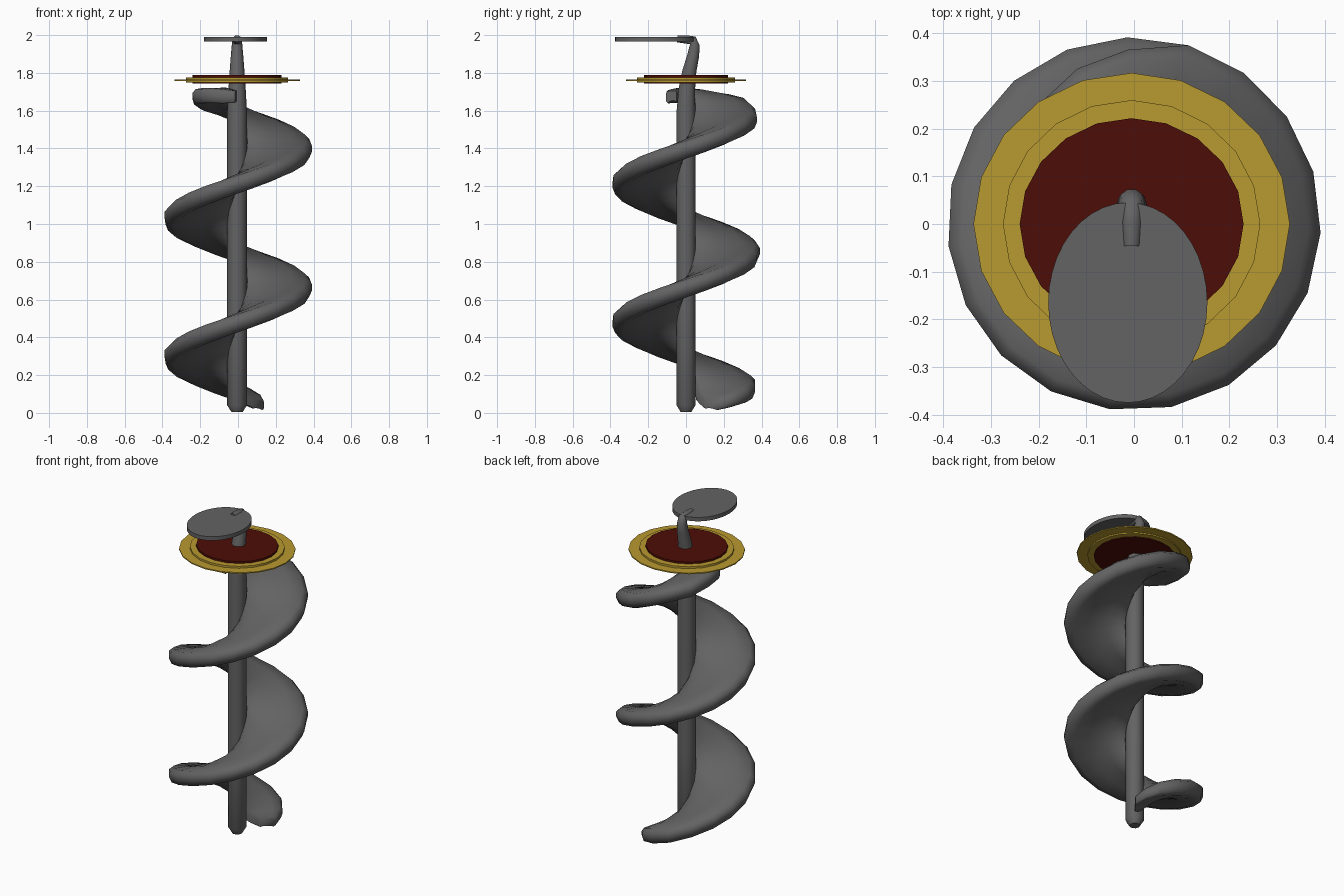
import bpy, bmesh, math
from mathutils import Vector

if "Cube" in bpy.data.objects:
    bpy.data.objects.remove(bpy.data.objects["Cube"])

CX = -0.005  # shaft axis sits slightly off the centre
gold = (0.48, 0.32, 0.03, 1)
red = (0.075, 0.004, 0.002, 1)
dark_grey = (0.125, 0.125, 0.125, 1)


def finish(name, bm, color, angle=40):
    bmesh.ops.recalc_face_normals(bm, faces=bm.faces)
    me = bpy.data.meshes.new(name)
    bm.to_mesh(me)
    bm.free()
    ob = bpy.data.objects.new(name, me)
    bpy.context.collection.objects.link(ob)
    mat = bpy.data.materials.new(name + "_colour")
    mat.diffuse_color = color
    mat.use_nodes = True
    mat.node_tree.nodes["Principled BSDF"].inputs["Base Color"].default_value = mat.diffuse_color
    me.materials.append(mat)
    bpy.ops.object.select_all(action='DESELECT')
    ob.select_set(True)
    bpy.context.view_layer.objects.active = ob
    bpy.ops.object.shade_smooth_by_angle(angle=math.radians(angle))
    return ob


def loft(name, rings, color=dark_grey, angle=40):
    """Skin a list of equally sized closed rings and cap both ends."""
    bm = bmesh.new()
    rows = [[bm.verts.new(p) for p in ring] for ring in rings]
    n = len(rows[0])
    for a, b in zip(rows, rows[1:]):
        for i in range(n):
            j = (i + 1) % n
            bm.faces.new((a[i], a[j], b[j], b[i]))
    bm.faces.new(rows[0])
    bm.faces.new(rows[-1])
    return finish(name, bm, color, angle)


def disc(name, cx, cy, rx, ry, z0, z1, sides, color=dark_grey):
    ring = [(cx + rx * math.cos(2 * math.pi * i / sides),
             cy + ry * math.sin(2 * math.pi * i / sides)) for i in range(sides)]
    return loft(name, [[(x, y, z) for x, y in ring] for z in (z0, z1)], color)


# Spiral blade stations: (angle, inner radius, outer radius, height, thickness)
def helix_z(deg):
    return 0.1325 + 0.735 * (deg - 90) / 360


stations = [(d, ri, ro, helix_z(d), s) for d, ri, ro, s in
            [(52, .12, .225, .55), (64, .08, .285, .7),
             (78, .055, .335, .85), (93, .05, .365, 1)]]
for i in range(37):  # regular flight, 19 steps per turn
    d = 111 + i * 360 / 19
    stations.append((d, .05, .392, helix_z(d), 1))
stations += [(720 + d, ri, ro, z, s) for d, ri, ro, z, s in
             [(92, .05, .366, 1.61, 1), (110, .05, .347, 1.645, .95),
              (130, .05, .32, 1.665, .9), (155, .05, .265, 1.685, .85),
              (178, .05, .24, 1.695, .8), (200, .05, .19, 1.695, .75),
              (230, .05, .135, 1.69, .7), (262, .05, .108, 1.685, .6)]]

# Blade cross-section: (fraction from inner to outer edge, height offset)
section = [(0, .02), (.08, .034), (.35, .032), (.7, .032), (.92, .024), (1, 0),
           (1, -.03), (.96, -.062), (.85, -.073), (.6, -.06), (.3, -.052),
           (.1, -.06), (0, -.045)]
rings = []
for deg, ri, ro, z, s in stations:
    a = math.radians(deg)
    rings.append([(math.cos(a) * (ri + (ro - ri) * f),
                   math.sin(a) * (ri + (ro - ri) * f), z + h * s)
                  for f, h in section])
loft("spiral_blade", rings, angle=60)

# Shaft with the tapered, bent neck: (y, z, radius)
path = [(0, 0.005, .03), (0, .04, .052), (0, .55, .052), (0, 1.1, .052),
        (0, 1.6, .052), (.004, 1.71, .046), (.018, 1.81, .039), (.038, 1.89, .033),
        (.046, 1.945, .028), (.036, 1.972, .026), (0, 1.977, .023), (-.047, 1.98, .019)]
rings = []
for i, (y, z, r) in enumerate(path):
    p, q = path[max(i - 1, 0)], path[min(i + 1, len(path) - 1)]
    t = Vector((0, q[0] - p[0], q[1] - p[1])).normalized()
    side = Vector((1, 0, 0))
    up = t.cross(side)
    rings.append([Vector((CX, y, z)) + r * (math.cos(k * math.pi / 5) * side +
                                            math.sin(k * math.pi / 5) * up)
                  for k in range(10)])
loft("shaft", rings, angle=50)

# Collar discs around the neck
disc("collar_plate", CX, 0, .332, .317, 1.757, 1.764, 20, gold)
disc("collar_ring", CX, 0, .27, .26, 1.749, 1.776, 20, gold)
disc("collar_core", CX, 0, .235, .222, 1.744, 1.788, 20, red)

# Oval top plate
disc("top_plate", -.013, -.165, .167, .21, 1.966, 1.99, 40)
